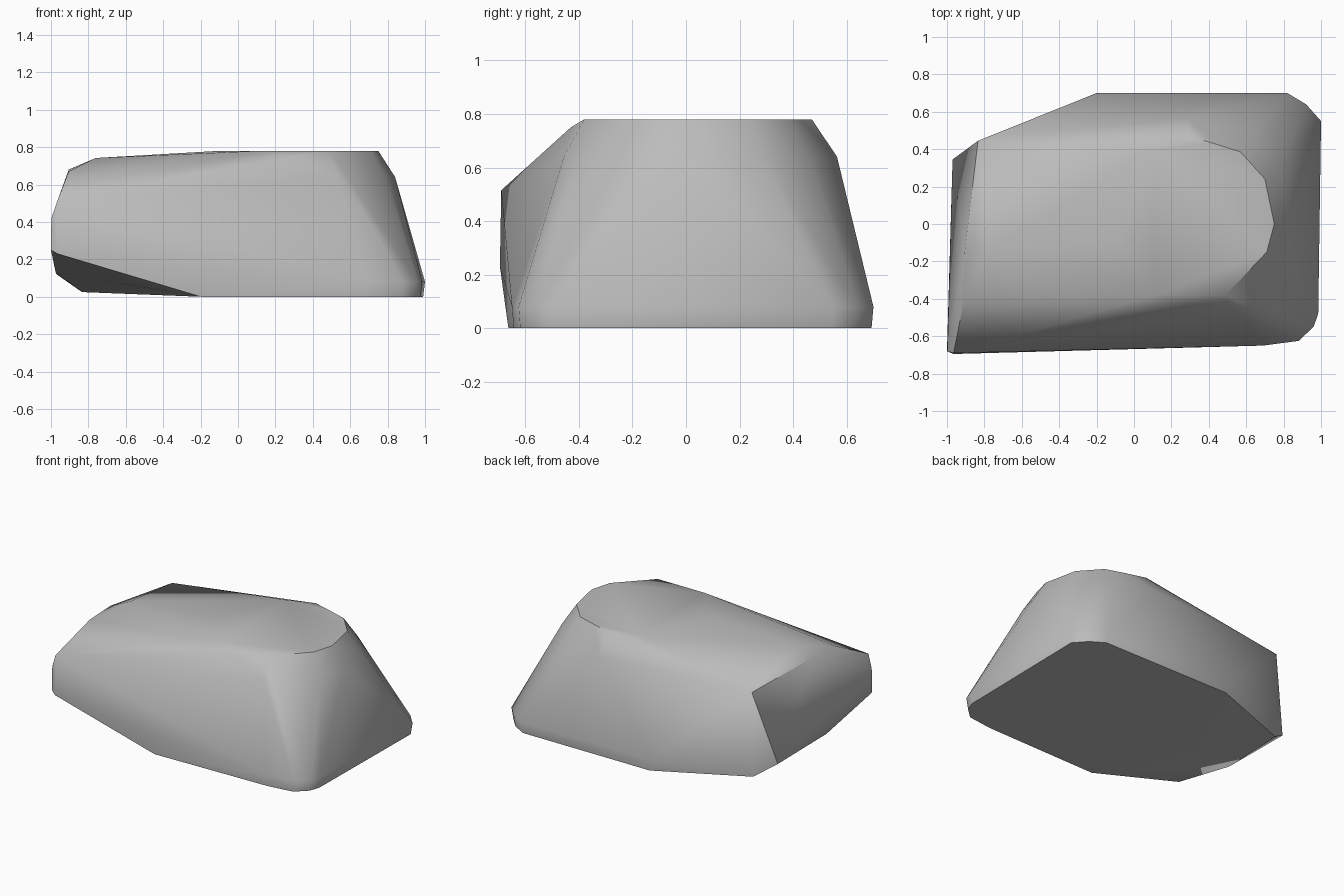
import bpy
import bmesh
import math
from mathutils import Vector

default_cube = bpy.data.objects.get("Cube")
if default_cube:
    bpy.data.objects.remove(default_cube, do_unlink=True)


def make_material(name, colour):
    material = bpy.data.materials.new(name)
    material.use_nodes = True
    material.diffuse_color = colour
    shader = next(n for n in material.node_tree.nodes if n.type == "BSDF_PRINCIPLED")
    shader.inputs["Base Color"].default_value = colour
    return material


def layer(outline, height, scale=1, pivot=(0, 0)):
    """Place a flat outline at a height, scaled about a pivot."""
    centre = Vector(pivot)
    return [(*(centre + (Vector(point) - centre) * scale), height) for point in outline]


def build_hull(name, points, material):
    """Wrap points in a tight convex skin and merge its flat areas."""
    bm = bmesh.new()
    for point in points:
        bm.verts.new(point)
    bmesh.ops.convex_hull(bm, input=bm.verts[:])
    loose = [v for v in bm.verts if not v.link_faces]
    bmesh.ops.delete(bm, geom=loose, context="VERTS")
    bmesh.ops.dissolve_limit(bm, angle_limit=math.radians(1),
                             verts=bm.verts[:], edges=bm.edges[:])
    bmesh.ops.recalc_face_normals(bm, faces=bm.faces[:])
    mesh = bpy.data.meshes.new(name)
    bm.to_mesh(mesh)
    bm.free()
    mesh.materials.append(material)
    rock = bpy.data.objects.new(name, mesh)
    bpy.context.collection.objects.link(rock)
    bpy.ops.object.select_all(action="DESELECT")
    rock.select_set(True)
    bpy.context.view_layer.objects.active = rock
    bpy.ops.object.shade_smooth_by_angle(angle=math.radians(48))
    return rock


# Flat top: rounded end, then the edge where it starts to slope down
rounded_end = [(.29, .47), (.43, .43), (.57, .385), (.7, .24), (.75, 0),
               (.71, -.15), (.49, -.38)]
slope_start = [(.12, -.38), (-.1, -.1), (.1, .4)]

# Footprint of the wide base
footprint = [(-.2, .7), (.82, .7), (.92, .64), (1, .55), (.985, -.48),
             (.96, -.55), (.88, -.625), (.69, -.65), (-.2, -.67)]

# Sloping shoulder and cut-off end, from the crest down to the underside
shoulder = [(-.76, -.13, .742), (-.905, -.15, .68), (-.905, -.39, .67),
            (-.834, .445, .635), (.3, -.43, .75)]
blunt_end = [(-.965, -.69, .515), (-.998, -.68, .42), (-1, -.68, .25),
             (-.965, -.695, .23), (-.975, -.2, .13), (-.97, .345, .12),
             (-.834, .43, .025)]

rock_points = (layer(rounded_end + slope_start, .78)
               + layer(rounded_end, .64, scale=1.2, pivot=(.3, 0))
               + layer(footprint, .08)
               + layer(footprint, 0, scale=.99)
               + shoulder + blunt_end)

stone = make_material("grey stone", (.5, .5, .5, 1))
build_hull("boulder", rock_points, stone)
